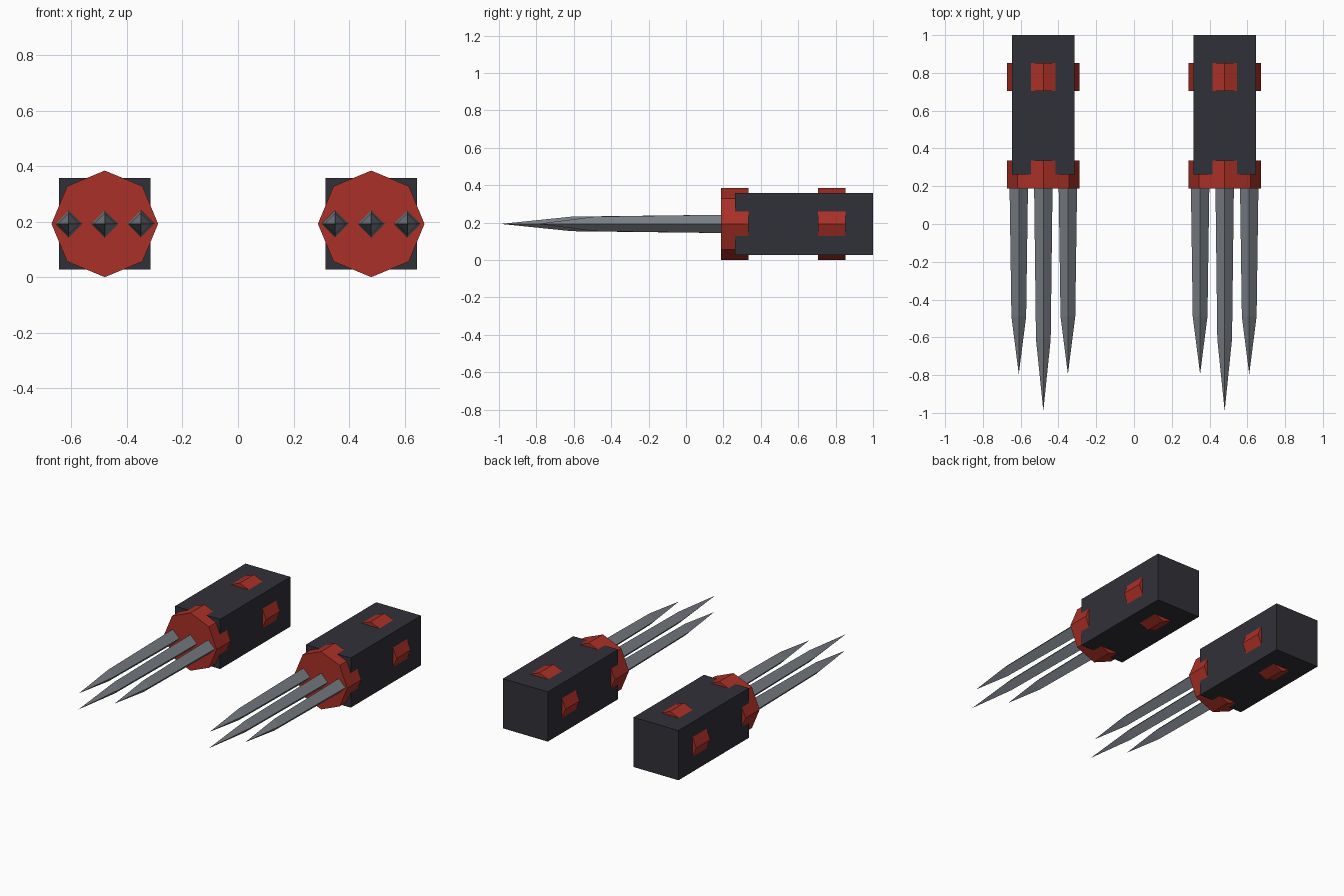
import bpy, bmesh, math
from mathutils import Vector

if "Cube" in bpy.data.objects:
    bpy.data.objects.remove(bpy.data.objects["Cube"])


def material(name, rgb):
    m = bpy.data.materials.new(name)
    m.diffuse_color = (*rgb, 1)
    m.use_nodes = True
    m.node_tree.nodes["Principled BSDF"].inputs["Base Color"].default_value = m.diffuse_color
    return m


DARK = material("dark charcoal", (0.030, 0.030, 0.040))
RED = material("brick red", (0.40, 0.030, 0.020))
STEEL = material("steel grey", (0.20, 0.22, 0.245))
CZ = 0.193  # height of the gauntlet axis


def loft(name, centre_x, sections, sides, mat, turn=0.0):
    """Solid along y from (y, radius) sections; zero radius makes a point."""
    bm = bmesh.new()
    rings = []
    for y, r in sections:
        n = sides if r > 0 else 1
        rings.append([bm.verts.new(Vector((
            centre_x + r * math.cos(turn + math.tau * i / sides), y,
            CZ + r * math.sin(turn + math.tau * i / sides)))) for i in range(n)])
    for a, b in zip(rings, rings[1:]):
        for i in range(sides):
            j = (i + 1) % sides
            bm.faces.new((a[i], a[j], b[0]) if len(b) == 1 else (a[i], a[j], b[j], b[i]))
    for ring in (rings[0], rings[-1]):
        if len(ring) > 1:
            bm.faces.new(ring)
    bmesh.ops.recalc_face_normals(bm, faces=bm.faces)
    me = bpy.data.meshes.new(name)
    bm.to_mesh(me)
    bm.free()
    me.materials.append(mat)
    ob = bpy.data.objects.new(name, me)
    bpy.context.collection.objects.link(ob)


for side, x in (("left", -0.48), ("right", 0.48)):
    # square forearm block
    loft(f"{side}_forearm", x, [(0.262, 0.165 * math.sqrt(2)), (1.0, 0.165 * math.sqrt(2))],
         4, DARK, math.pi / 4)
    # octagonal bands: knuckle plate and wrist strap
    loft(f"{side}_knuckle_band", x, [(0.187, 0.192), (0.335, 0.192)], 8, RED)
    loft(f"{side}_rear_band", x, [(0.705, 0.192), (0.853, 0.192)], 8, RED)
    # three diamond-section claws, the middle one longest
    for label, dx, shoulder, tip in (("outer", -0.13, -0.49, -0.795),
                                     ("middle", 0.0, -0.61, -0.99),
                                     ("inner", 0.13, -0.49, -0.795)):
        loft(f"{side}_{label}_claw", x + dx,
             [(0.21, 0.049), (shoulder, 0.039), (tip, 0)], 4, STEEL)
